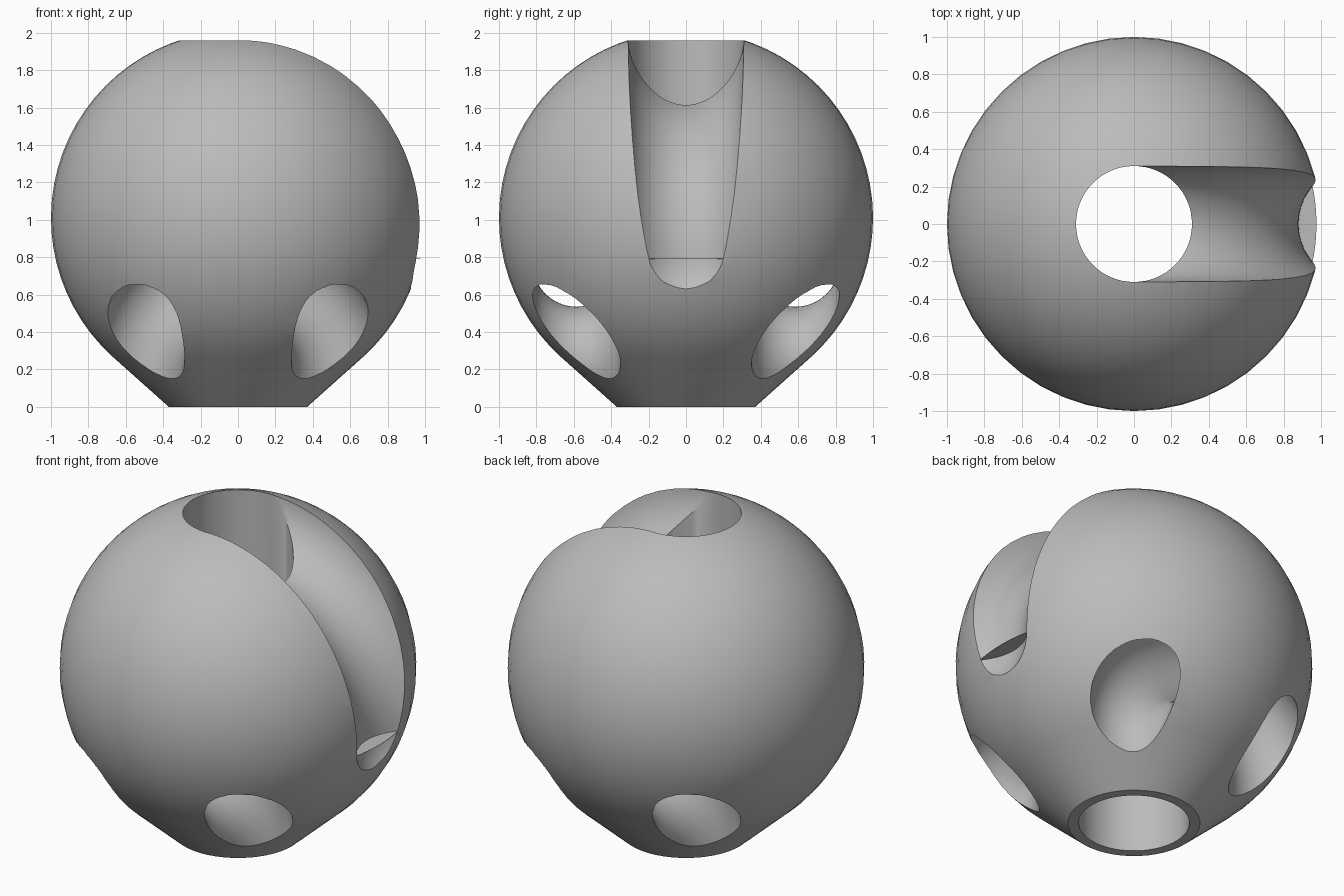
import bpy, bmesh, math
from mathutils import Vector

cube = bpy.data.objects.get("Cube")
if cube:
    bpy.data.objects.remove(cube, do_unlink=True)

grey = bpy.data.materials.new("plain_grey")
grey.use_nodes = True
grey.diffuse_color = (0.5, 0.5, 0.5, 1)
grey.node_tree.nodes["Principled BSDF"].inputs["Base Color"].default_value = (0.5, 0.5, 0.5, 1)

X, Y, Z = Vector((1, 0, 0)), Vector((0, 1, 0)), Vector((0, 0, 1))
CENTRE_Z = 1.01      # ball centre
FOOT_R = 0.37        # radius of the flat foot
BORE_R = 0.31        # bore and chute radius
CHUTE_R, CHUTE_Z = 1.19, 0.79   # chute bend radius and centre height


def new_object(name, bm):
    bmesh.ops.recalc_face_normals(bm, faces=bm.faces)
    mesh = bpy.data.meshes.new(name)
    bm.to_mesh(mesh)
    bm.free()
    mesh.materials.append(grey)
    obj = bpy.data.objects.new(name, mesh)
    bpy.context.collection.objects.link(obj)
    return obj


def loft(name, rings, sides):
    """Skin a list of circles given as (centre, u axis, v axis, radius)."""
    bm = bmesh.new()
    loops = []
    for c, u, v, r in rings:
        turn = [2 * math.pi * i / sides for i in range(sides)]
        loops.append([bm.verts.new(c + r * (math.cos(t) * u + math.sin(t) * v)) for t in turn])
    for a, b in zip(loops, loops[1:]):
        for i in range(sides):
            j = (i + 1) % sides
            bm.faces.new((a[i], a[j], b[j], b[i]))
    bm.faces.new(loops[0])
    bm.faces.new(loops[-1])
    return new_object(name, bm)


def cut(target, cutter):
    cutter.hide_render = True
    mod = target.modifiers.new("cut", 'BOOLEAN')
    mod.operation, mod.solver, mod.object = 'DIFFERENCE', 'EXACT', cutter
    bpy.context.view_layer.objects.active = target
    bpy.ops.object.modifier_apply(modifier=mod.name)
    bpy.data.objects.remove(cutter, do_unlink=True)


# Ball with a tangent conical foot
reach = math.hypot(FOOT_R, CENTRE_Z)
start = math.atan2(FOOT_R, CENTRE_Z) + math.acos(1 / reach)
rings = [(Vector(), X, Y, FOOT_R)]
for i in range(29):
    a = start + (math.pi - 0.02 - start) * i / 28
    rings.append((Z * (CENTRE_Z - math.cos(a)), X, Y, math.sin(a)))
body = loft("ball_body", rings, 48)

# Vertical bore
cut(body, loft("bore_cutter", [(Z * h, X, Y, BORE_R) for h in (-0.5, 2.5)], 64))

# Chute bending from the bore down one side, with a rounded end
rings = []
for i in range(33):
    a = math.pi / 2 * (1 - i / 32)
    out = math.cos(a) * X + math.sin(a) * Z
    rings.append((out * CHUTE_R + Z * CHUTE_Z, out, Y, BORE_R))
for i in range(1, 13):
    a = math.pi / 2 * i / 12.2
    rings.append((X * CHUTE_R + Z * (CHUTE_Z - BORE_R * math.sin(a)), X, Y, BORE_R * math.cos(a)))
cut(body, loft("chute_cutter", rings, 64))

# Arched tunnels through the lower front and back
for side in (-1, 1):
    bpy.ops.mesh.primitive_torus_add(
        major_radius=0.52, minor_radius=0.235, major_segments=64, minor_segments=40,
        location=(0, 0.585 * side, 0.25), rotation=(math.pi / 2, 0, 0))
    cut(body, bpy.context.object)

# Smooth shading with sharp rims
bpy.ops.object.select_all(action='DESELECT')
body.select_set(True)
bpy.context.view_layer.objects.active = body
bpy.ops.object.shade_smooth_by_angle(angle=math.radians(30))

# Thin horizontal web across the lower end of the chute
ball_r = math.sqrt(1 - (CENTRE_Z - CHUTE_Z) ** 2)
corner_x = (ball_r ** 2 - BORE_R ** 2 + CHUTE_R ** 2) / (2 * CHUTE_R)
corner_y = math.sqrt(ball_r ** 2 - corner_x ** 2)
inner, outer = [], []
for i in range(25):
    y = corner_y * (i / 12 - 1)
    inner.append((CHUTE_R - math.sqrt(BORE_R ** 2 - y * y), y))
    outer.append((math.sqrt(ball_r ** 2 - y * y), y))
bm = bmesh.new()
outline = outer + inner[-2:0:-1]
low, high = ([bm.verts.new((x, y, CHUTE_Z + h)) for x, y in outline] for h in (0, 0.002))
bm.faces.new(low)
bm.faces.new(high)
for i in range(len(low)):
    j = (i + 1) % len(low)
    bm.faces.new((low[i], low[j], high[j], high[i]))
new_object("chute_web", bm)
